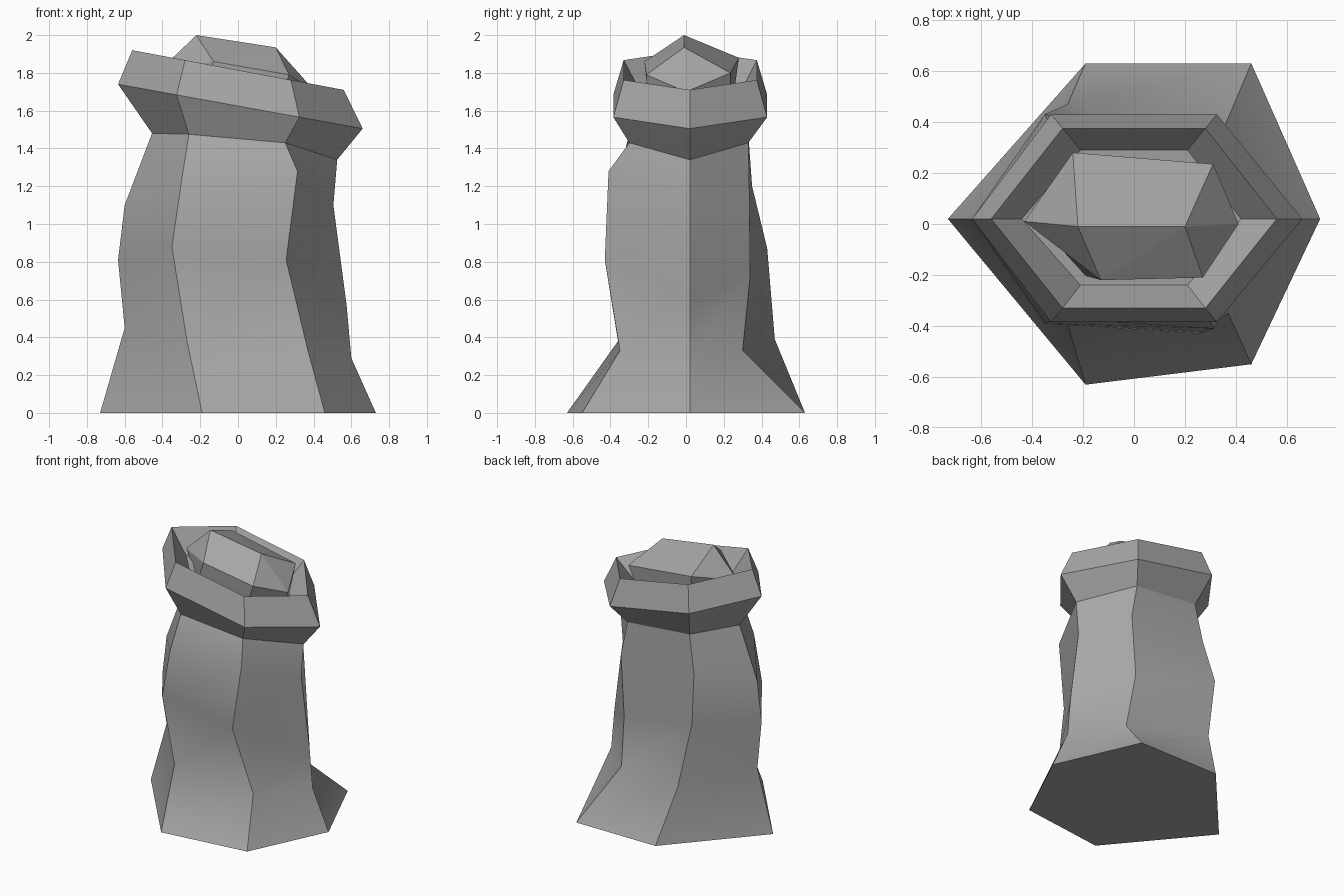
import bpy
import bmesh

old = bpy.data.objects.get("Cube")
if old:
    bpy.data.objects.remove(old, do_unlink=True)

stone = bpy.data.materials.new("grey stone")
stone.use_nodes = True
GREY = (0.38, 0.38, 0.38, 1)
stone.diffuse_color = GREY
stone.node_tree.nodes["Principled BSDF"].inputs["Base Color"].default_value = GREY


def loft(name, rings, soft=(), tip=None):
    """Skin six-sided rings; ring edges listed in soft stay smooth."""
    bm = bmesh.new()
    loops = [[bm.verts.new(p) for p in ring] for ring in rings]
    for low, high in zip(loops, loops[1:]):
        for i in range(6):
            j = (i + 1) % 6
            bm.faces.new((low[i], low[j], high[j], high[i]))
    bm.faces.new(loops[0][::-1])
    last = loops[-1]
    if tip:
        # Two-point ridge closing the top
        a, b = [bm.verts.new(p) for p in tip]
        right, back_r, back_l, left, front_l, front_r = last
        for f in ((a, right, back_r), (a, back_r, back_l), (a, back_l, b),
                  (b, back_l, left), (b, left, front_l), (b, front_l, a),
                  (a, front_l, front_r), (a, front_r, right)):
            bm.faces.new(f)
    else:
        bm.faces.new(last)
    for f in bm.faces:
        f.smooth = bool(soft)
    for e in bm.edges:
        e.smooth = any(all(v in loops[k] for v in e.verts) for k in soft)
    bmesh.ops.recalc_face_normals(bm, faces=bm.faces)
    mesh = bpy.data.meshes.new(name)
    bm.to_mesh(mesh)
    bm.free()
    mesh.materials.append(stone)
    obj = bpy.data.objects.new(name, mesh)
    bpy.context.collection.objects.link(obj)
    return obj


def tilted(xr, xc, xl, y_back, y_front, z_right, z_left):
    """Symmetric hexagon whose height falls evenly from left to right."""
    pts = [(xr, 0.02), (xc, y_back), (-xc, y_back),
           (xl, 0.02), (-xc, y_front), (xc, y_front)]
    return [(x, y, z_right + (z_left - z_right) * (xr - x) / (xr - xl))
            for x, y in pts]


# Crooked shaft, each ring: right, back right, back left, left, front left, front right
shaft = [
    [(.73, .02, 0), (.46, .63, 0), (-.19, .63, 0),
     (-.73, .02, 0), (-.19, -.63, 0), (.46, -.55, 0)],
    [(.60, .02, .29), (.32, .30, .33), (-.26, .47, .39),
     (-.60, .02, .45), (-.27, -.36, .38), (.37, -.35, .33)],
    [(.575, .02, .57), (.27, .34, .73), (-.35, .43, .87),
     (-.635, .02, .81), (-.35, -.39, .88), (.255, -.43, .81)],
    [(.505, .02, 1.10), (.30, .335, 1.18), (-.31, .35, 1.20),
     (-.60, .02, 1.10), (-.30, -.37, 1.22), (.315, -.41, 1.28)],
    [(.525, .02, 1.34), (.25, .33, 1.43), (-.26, .33, 1.475),
     (-.455, .02, 1.48), (-.26, -.30, 1.475), (.25, -.30, 1.43)],
]
# Flared collar and sunken bowl continue from the shaft
collar = [
    tilted(.66, .325, -.635, .43, -.385, 1.505, 1.74),
    tilted(.56, .28, -.56, .375, -.33, 1.71, 1.92),
    tilted(.42, .21, -.44, .29, -.24, 1.59, 1.74),
]
loft("tower", shaft + collar, soft=(1, 2, 3))

# Faceted boulder resting in the bowl
boulder = [
    tilted(.38, .20, -.40, .24, -.20, 1.56, 1.70),
    [(.41, 0, 1.70), (.31, .235, 1.80), (-.24, .28, 1.88),
     (-.43, .01, 1.80), (-.13, -.22, 1.86), (.27, -.21, 1.79)],
]
loft("boulder", boulder, tip=[(.20, -.01, 1.935), (-.22, -.01, 2.0)])
